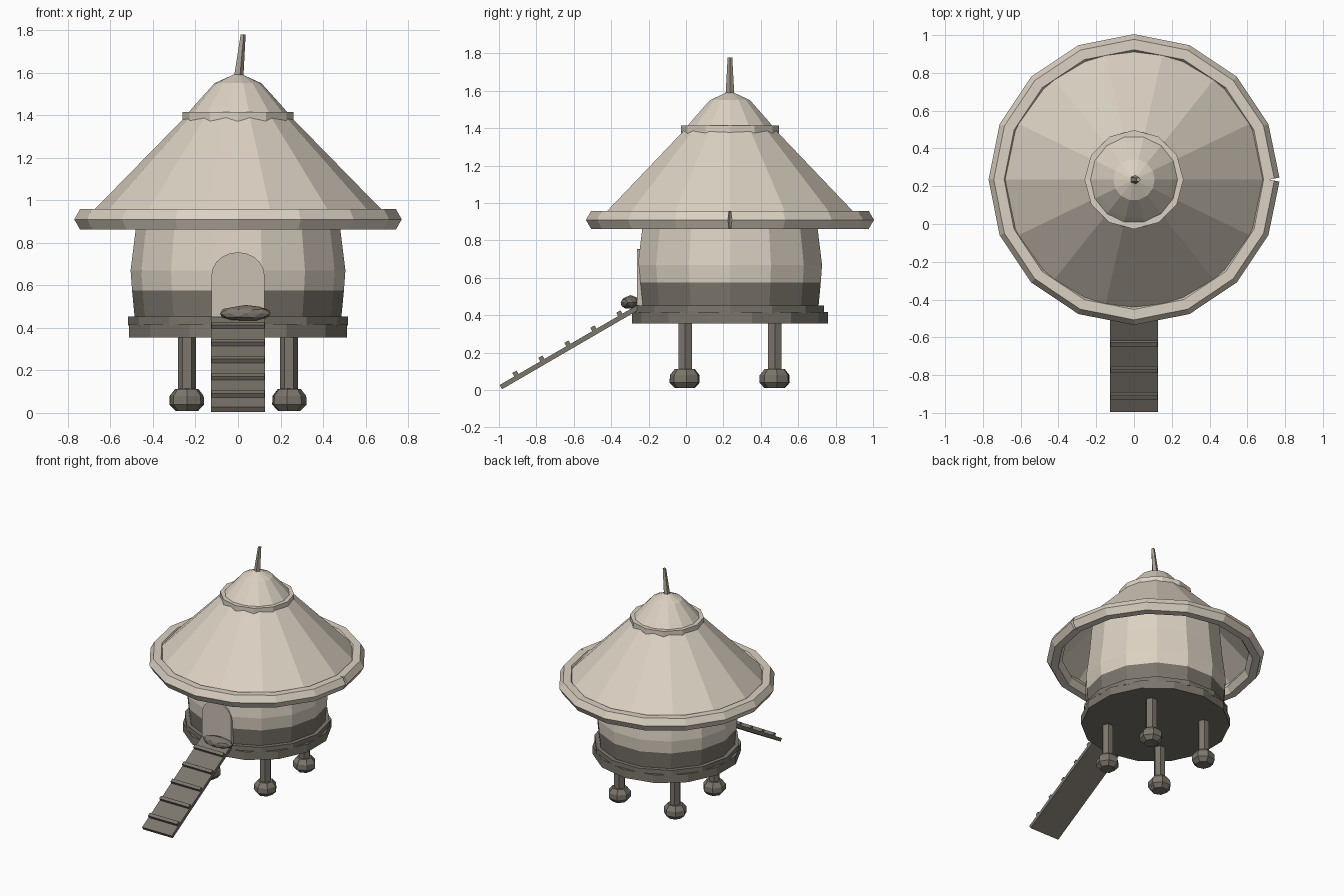
import bpy, bmesh, math, random
from mathutils import Vector, Matrix

if "Cube" in bpy.data.objects:
    bpy.data.objects.remove(bpy.data.objects["Cube"])

random.seed(4)
CY = 0.235  # y of the hut axis


def mat(name, rgb):
    m = bpy.data.materials.new(name)
    m.diffuse_color = (*rgb, 1)
    m.use_nodes = True
    m.node_tree.nodes["Principled BSDF"].inputs["Base Color"].default_value = m.diffuse_color
    return m


LIGHT = mat("pale straw", (0.71, 0.64, 0.54))
DOOR = mat("door beige", (0.60, 0.53, 0.45))
MID = mat("grey wood", (0.40, 0.36, 0.30))
DARK = mat("dark wood", (0.20, 0.18, 0.15))


def finish(name, bm, *mats, fix=True):
    if fix:
        bmesh.ops.recalc_face_normals(bm, faces=bm.faces)
    me = bpy.data.meshes.new(name)
    bm.to_mesh(me)
    bm.free()
    ob = bpy.data.objects.new(name, me)
    for m in mats:
        me.materials.append(m)
    bpy.context.collection.objects.link(ob)
    return ob


def lathe(name, profile, sides, *mats, start=0.0, center=(0, CY)):
    """Spin an (r, z) profile; radius 0 ends close to a point."""
    bm = bmesh.new()
    rings = []
    for r, z in profile:
        if r == 0:
            rings.append([bm.verts.new((center[0], center[1], z))] * sides)
        else:
            rings.append([bm.verts.new((center[0] + r * math.cos(start + math.tau * i / sides),
                                        center[1] + r * math.sin(start + math.tau * i / sides), z))
                          for i in range(sides)])
    for a, b in zip(rings, rings[1:]):
        for i in range(sides):
            j = (i + 1) % sides
            bm.faces.new(list(dict.fromkeys((a[i], a[j], b[j], b[i]))))
    return finish(name, bm, *mats)


def box(name, size, matrix, m):
    bm = bmesh.new()
    bmesh.ops.create_cube(bm, size=1, matrix=matrix @ Matrix.Diagonal((*size, 1)))
    return finish(name, bm, m)


# Four legs standing on rounded stones
for sx, sy in ((-1, -1), (1, -1), (-1, 1), (1, 1)):
    c = (0.24 * sx, CY + 0.24 * sy)
    tag = ("front" if sy < 0 else "back") + ("_left" if sx < 0 else "_right")
    lathe(tag + "_leg", [(0, 0.06), (0.042, 0.06), (0.042, 0.37), (0, 0.37)], 6, DARK, center=c)
    lathe(tag + "_foot_stone", [(0, 0.01), (0.055, 0.01), (0.083, 0.04), (0.081, 0.08),
                                (0.055, 0.113), (0, 0.115)], 7, DARK,
          start=random.uniform(0, 1), center=c)

# Floor platform: two stacked 14-sided discs, turned half a step
lathe("platform_base", [(0, 0.355), (0.525, 0.355), (0.525, 0.418), (0, 0.418)], 14, DARK,
      start=math.pi / 2)
lathe("platform_top", [(0, 0.41), (0.517, 0.41), (0.517, 0.452), (0, 0.452)], 14, DARK)

# Bulging wall with a dark band at the bottom
wall = lathe("wall", [(0.485, 0.44), (0.498, 0.575), (0.505, 0.67), (0.48, 0.87), (0.46, 1.1)],
             14, LIGHT, DARK)
for p in wall.data.polygons:
    p.material_index = 1 if p.center.z < 0.575 else 0

# Arched door plate
bm = bmesh.new()
pts = [(-0.125, 0.45), (0.125, 0.45)] + [
    (0.125 * math.cos(math.pi * i / 10), 0.645 + 0.11 * math.sin(math.pi * i / 10)) for i in range(11)]
face = bm.faces.new([bm.verts.new((x, -0.262, z)) for x, z in pts])
ext = bmesh.ops.extrude_face_region(bm, geom=[face])
bmesh.ops.translate(bm, vec=(0, 0.06, 0),
                    verts=[v for v in ext["geom"] if isinstance(v, bmesh.types.BMVert)])
finish("door", bm, DOOR)

# Conical roof with rounded cap, and the collar around it
lathe("roof", [(0.715, 0.915), (0.26, 1.38), (0.205, 1.445), (0.11, 1.55), (0, 1.60)], 14, LIGHT)
lathe("roof_collar", [(0.2, 1.372), (0.262, 1.372), (0.262, 1.415), (0.2, 1.415)], 12, LIGHT)

# Eave rim: 16 straight pieces of six-sided pole, open with a small notch on the right
bm = bmesh.new()
N, R, T = 16, 0.715, 0.055
rings = []
for i in range(N + 1):
    a = math.tau * i / N
    radial = Vector((math.cos(a), math.sin(a), 0))
    tangent = Vector((-math.sin(a), math.cos(a), 0))
    skew = {0: 1, N: -1}.get(i, 0) * math.tan(math.pi / N)
    ring = []
    for k in range(6):
        o, h = T * math.cos(k * math.pi / 3), T * math.sin(k * math.pi / 3)
        ring.append(bm.verts.new(Vector((0, CY, 0.91 + h)) + radial * (R + o) + tangent * o * skew))
    rings.append(ring)
for a, b in zip(rings, rings[1:]):
    for k in range(6):
        bm.faces.new((a[k], b[k], b[(k + 1) % 6], a[(k + 1) % 6]))
bm.faces.new(rings[0])
bm.faces.new(rings[-1])
finish("eave_rim", bm, LIGHT)

# Leaning roof spike
spike = lathe("roof_spike", [(0, 1.57), (0.025, 1.57), (0.013, 1.778), (0, 1.778)], 5, MID)
for v in spike.data.vertices:
    v.co.x += (v.co.z - 1.57) * 0.11

# Ramp with five rungs
low, high = Vector((0, -0.99, 0.016)), Vector((0, -0.255, 0.443))
d = high - low
tilt = Matrix.Rotation(math.atan2(d.z, d.y), 4, 'X')
box("ramp", (0.255, d.length, 0.026), Matrix.Translation((low + high) / 2) @ tilt, DARK)
for i in range(5):
    pos = Vector((0, -0.91 + 0.139 * i, 0.085 + 0.0805 * i))
    box(f"ramp_rung_{i + 1}", (0.25, 0.026, 0.03), Matrix.Translation(pos) @ tilt, DARK)

# Crumpled bundle on the doorstep
bm = bmesh.new()
bmesh.ops.create_icosphere(bm, subdivisions=2, radius=1)
for v in bm.verts:
    k = random.uniform(0.85, 1.05)
    v.co = Vector((0.035 + v.co.x * 0.125, -0.295 + v.co.y * 0.057 * k, 0.468 + v.co.z * 0.038 * k))
finish("doorstep_bundle", bm, DARK)
